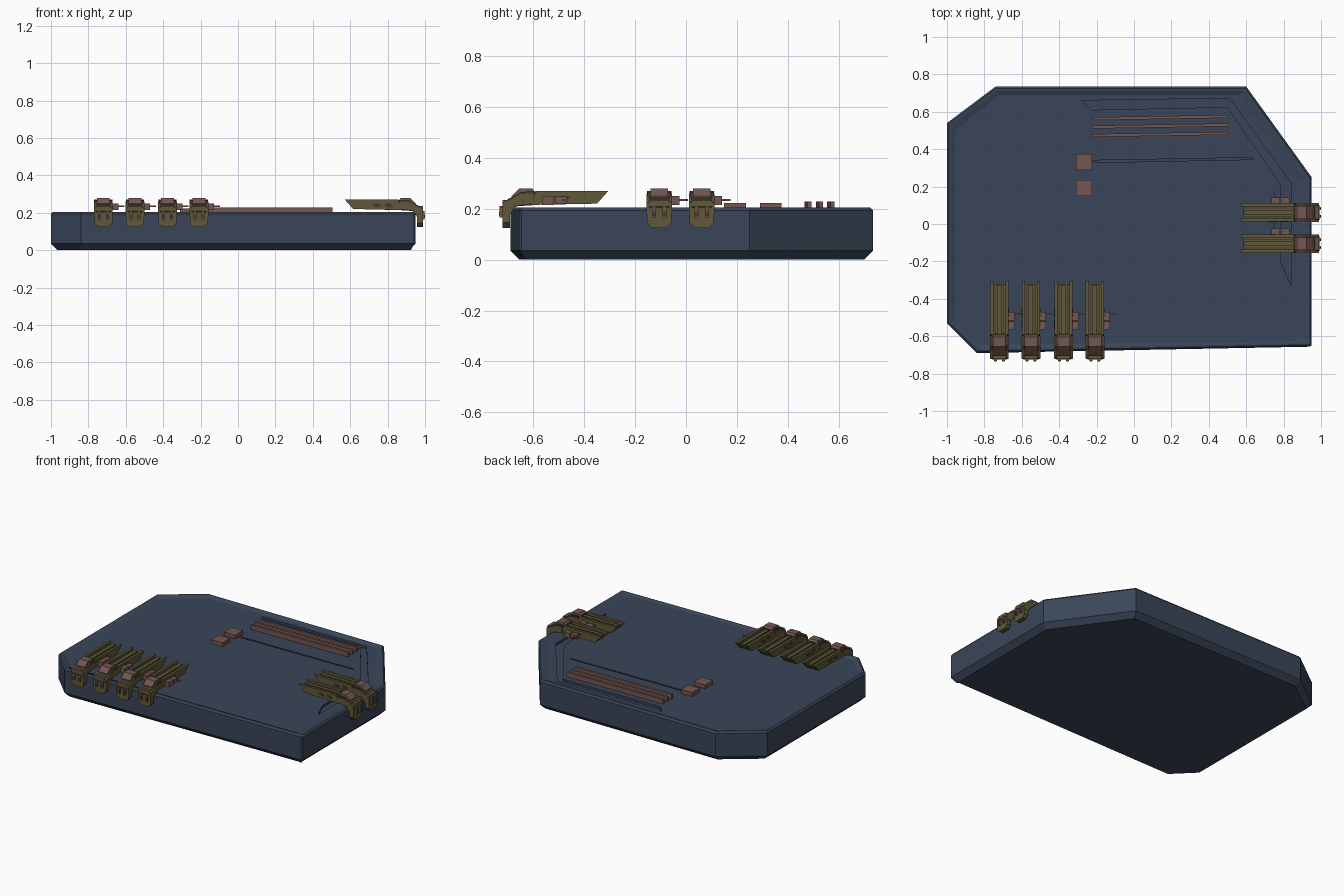
import bpy, bmesh, math
from mathutils import Vector, Matrix

cube = bpy.data.objects.get("Cube")
if cube:
    bpy.data.objects.remove(cube, do_unlink=True)


def material(name, rgb):
    m = bpy.data.materials.new(name)
    m.use_nodes = True
    m.diffuse_color = (*rgb, 1)
    node = m.node_tree.nodes["Principled BSDF"]
    node.inputs["Base Color"].default_value = (*rgb, 1)
    node.inputs["Roughness"].default_value = 0.8
    return m


HULL = material("slate blue", (0.042, 0.06, 0.098))
OLIVE = material("olive", (0.115, 0.098, 0.04))
DARK = material("dark brown", (0.06, 0.042, 0.028))
RUST = material("dusty rust", (0.175, 0.095, 0.085))


def loft(name, rings, mat):
    """Skin a stack of equal-sized point rings and cap both ends."""
    bm = bmesh.new()
    loops = [[bm.verts.new(p) for p in ring] for ring in rings]
    for a, b in zip(loops, loops[1:]):
        for i in range(len(a)):
            j = (i + 1) % len(a)
            bm.faces.new((a[i], a[j], b[j], b[i]))
    bm.faces.new(loops[0][::-1])
    bm.faces.new(loops[-1])
    bmesh.ops.recalc_face_normals(bm, faces=bm.faces)
    mesh = bpy.data.meshes.new(name)
    bm.to_mesh(mesh)
    bm.free()
    mesh.materials.append(mat)
    ob = bpy.data.objects.new(name, mesh)
    bpy.context.collection.objects.link(ob)
    return ob


def inset(points, d):
    """Mitred inward offset of a counter-clockwise outline."""
    out = []
    for i, p in enumerate(points):
        a, p, b = Vector(points[i - 1]), Vector(p), Vector(points[(i + 1) % len(points)])
        u, v = (p - a).normalized(), (b - p).normalized()
        n, m = Vector((-u.y, u.x)), Vector((-v.y, v.x))
        out.append(p + (n + m) * d / (1 + n.dot(m)))
    return out


def at(points, z):
    return [(p[0], p[1], z) for p in points]


def plan(name, points, z0, z1, mat):
    return loft(name, [at(points, z0), at(points, z1)], mat)


def side(name, points, x0, x1, mat):
    """Extrude a (y, z) profile across x."""
    return loft(name, [[(x, y, z) for y, z in points] for x in (x0, x1)], mat)


def box(name, x0, x1, y0, y1, z0, z1, mat):
    return plan(name, [(x0, y0), (x1, y0), (x1, y1), (x0, y1)], z0, z1, mat)


# Platform with chamfered underside and sunken deck
outline = [(-1, -.53), (-.84, -.69), (.94, -.656), (.95, -.646),
           (.95, .25), (.6, .735), (-.74, .735), (-1, .54)]
deck = [(-.957, -.51), (-.82, -.645), (.83, -.63), (.885, -.565),
        (.885, .23), (.565, .69), (-.72, .69), (-.957, .5)]
platform = loft("platform", [
    at(inset(outline, .035), 0), at(outline, .035), at(outline, .193),
    at(inset(outline, .01), .205), at(inset(outline, .022), .205), at(deck, .196)], HULL)

# Shallow channels cut into the deck
channels = [
    [(-.23, .61), (.5, .625), (.785, .21), (.785, -.2), (.84, -.33),
     (.84, .22), (.51, .672), (-.28, .66)],
    [(-.23, .328), (.64, .345), (.64, .355), (-.23, .34)]]
for points in channels:
    cutter = plan("channel_cutter", points, .18, .25, HULL)
    cutter.hide_render = True
    cutter.hide_set(True)
    mod = platform.modifiers.new("channel", "BOOLEAN")
    mod.operation = "DIFFERENCE"
    mod.solver = "EXACT"
    mod.object = cutter

# Deck cargo: three long bars and two crates
for i in range(3):
    y = .465 + i * .045
    plan(f"deck_bar_{i}", [(-.225, y), (.505, y + .012), (.505, y + .028), (-.225, y + .016)],
         .19, .228, RUST)
for i, y in enumerate((.15, .29)):
    box(f"deck_crate_{i}", -.31, -.225, y, y + .085, .19, .223, RUST)


def clamp():
    """One docking clamp, pointing to -y, centred on x = 0."""
    parts = []
    # Tapered channel-shaped rail with a ridge and two flanges
    parts.append(side("rail_bed", [(-.61, .215), (-.35, .22), (-.32, .255), (-.6, .255)],
                      -.036, .036, OLIVE))
    for s in (-1, 1):
        a, b = sorted((s * .032, s * .049))
        parts.append(side("rail_flange", [(-.61, .215), (-.35, .22), (-.305, .27), (-.59, .27)],
                          a, b, OLIVE))
        a, b = sorted((s * .048, s * .051))
        for y in (-.56, -.5):
            parts.append(side("rail_plate", [(y, .232), (y + .035, .232), (y + .045, .25),
                                             (y + .01, .25)], a, b, DARK))
        a, b = sorted((s * .02, s * .026))
        parts.append(box("rail_groove", a, b, -.58, -.325, .25, .258, DARK))
    parts.append(box("rail_ridge", -.012, .012, -.6, -.325, .25, .265, OLIVE))
    # Bent neck reaching over the platform edge
    parts.append(side("neck", [(-.725, .205), (-.7, .2), (-.66, .21), (-.585, .215),
                               (-.585, .268), (-.64, .265), (-.7, .238)], -.04, .04, DARK))
    for s in (-1, 1):
        a, b = sorted((s * .035, s * .05))
        parts.append(side("neck_cheek", [(-.72, .18), (-.69, .18), (-.67, .21), (-.6, .22),
                                         (-.6, .26), (-.65, .258), (-.72, .225)], a, b, OLIVE))
    # Hanging jaw with chamfered lower corners
    jaw = [(-.03, .125), (.03, .125), (.048, .145), (.048, .215), (.035, .235),
           (-.035, .235), (-.048, .215), (-.048, .145)]
    parts.append(loft("jaw", [[(x, y, z) for x, z in jaw] for y in (-.722, -.692)], OLIVE))
    for s in (-1, 1):
        x = s * .021
        parts.append(box("jaw_pin", x - .008, x + .008, -.732, -.715, .165, .21, RUST))
        parts.append(box("jaw_slot", x - .006, x + .006, -.734, -.73, .172, .19, DARK))
    # Faceted motor housing on the bend
    head = [(-.685, .235), (-.685, .25), (-.655, .28), (-.605, .28), (-.59, .262), (-.6, .24)]
    parts.append(side("motor_housing", head, -.034, .034, RUST))
    parts.append(side("motor_collar", [(-.68, .235), (-.68, .245), (-.65, .266),
                                       (-.595, .268), (-.595, .23)], -.046, .046, DARK))
    # Side actuator with thin rod
    parts.append(box("actuator", .048, .08, -.565, -.52, .215, .25, RUST))
    parts.append(box("actuator_cap", .048, .08, -.515, -.47, .22, .248, RUST))
    parts.append(box("actuator_rod", .04, .112, -.486, -.478, .231, .239, RUST))
    return parts


# Four clamps along the front edge, two along the left edge
places = [Matrix.Translation((x, 0, 0)) for x in (-.72, -.551, -.377, -.209)]
places += [Matrix.Translation((.266, y, 0)) @ Matrix.Rotation(math.pi / 2, 4, "Z")
           for y in (.062, -.105)]
for i, place in enumerate(places):
    for part in clamp():
        part.data.transform(place)
        part.name = f"clamp_{i}_{part.name.split('.')[0]}"
